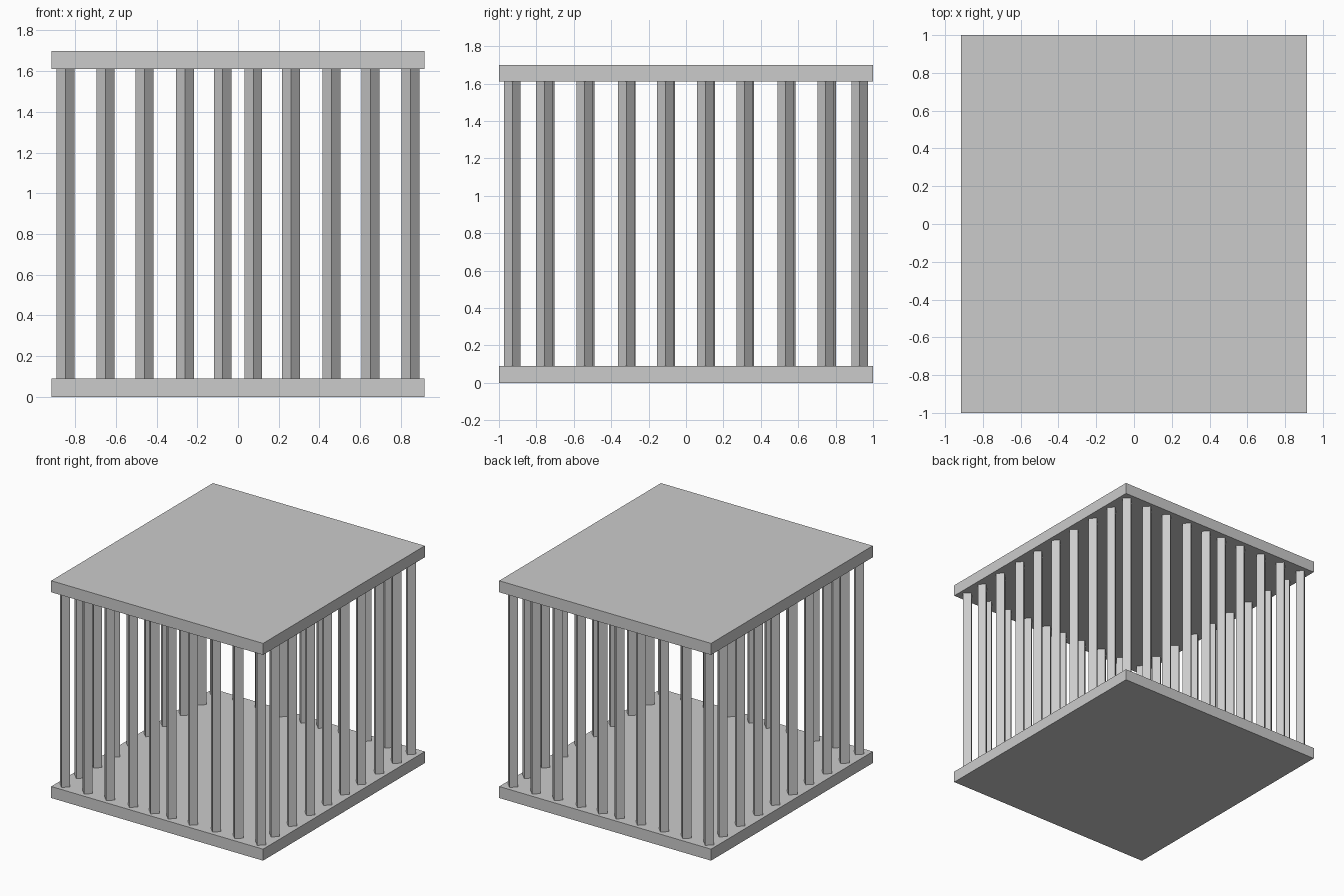
import bpy
from math import pi

if "Cube" in bpy.data.objects:
    bpy.data.objects.remove(bpy.data.objects["Cube"])

W, D, H, T = 1.834, 2.0, 1.70, 0.09   # overall size and slab thickness
R = 0.044                             # bar half diagonal


def slab(name, z):
    bpy.ops.mesh.primitive_cube_add(size=1, location=(0, 0, z))
    ob = bpy.context.object
    ob.name = name
    ob.scale = (W, D, T)


def bar(name, x, y):
    # square bar turned 45 degrees, edge facing outward
    bpy.ops.mesh.primitive_cylinder_add(
        vertices=4, radius=R, depth=H - 2 * T, location=(x, y, H / 2))
    bpy.context.object.name = name


# floor and roof slabs
slab("floor_slab", T / 2)
slab("roof_slab", H - T / 2)

# front and back rows, including the corner bars
for i, x in enumerate((0.075, 0.26, 0.46, 0.652, 0.847)):
    for sx in (-1, 1):
        bar(f"front_bar_{i}", sx * x, -0.928)
        bar(f"back_bar_{i}", sx * x, 0.928)

# right row, and the left row as its half-turn copy
for i, y in enumerate((-0.757, -0.542, -0.319, -0.11, 0.104, 0.313, 0.532, 0.746)):
    bar(f"right_bar_{i}", 0.847, y)
    bar(f"left_bar_{i}", -0.847, -y)
